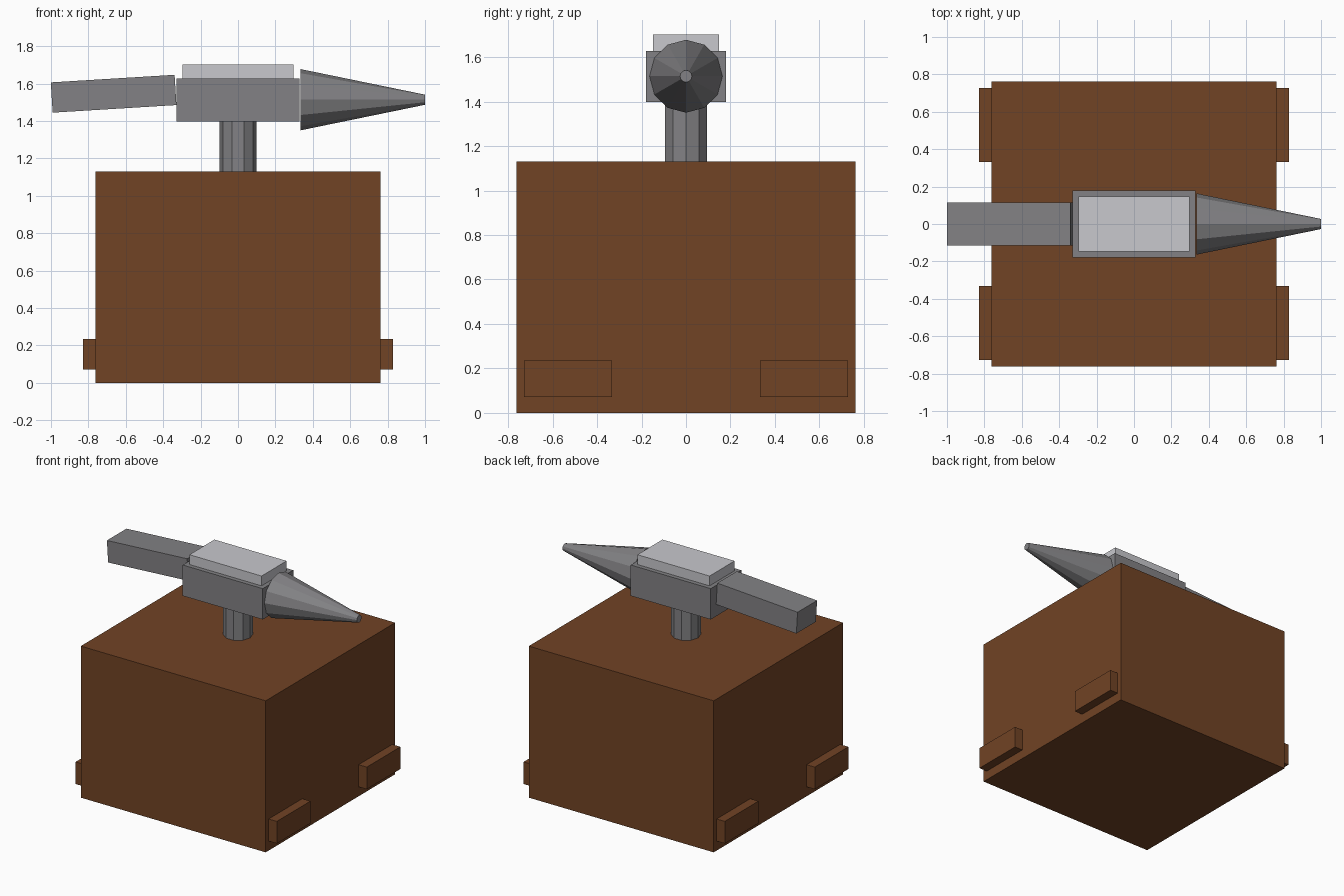
import bpy
import math

if "Cube" in bpy.data.objects:
    bpy.data.objects.remove(bpy.data.objects["Cube"])


def material(name, rgb):
    m = bpy.data.materials.new(name)
    m.diffuse_color = (*rgb, 1)
    m.use_nodes = True
    m.node_tree.nodes["Principled BSDF"].inputs["Base Color"].default_value = m.diffuse_color
    return m


wood = material("brown wood", (0.165, 0.056, 0.018))
steel = material("dark steel", (0.225, 0.222, 0.232))
polished = material("polished steel", (0.58, 0.58, 0.61))


def finish(name, mat):
    ob = bpy.context.object
    ob.name = name
    ob.data.materials.append(mat)
    return ob


def box(name, centre, size, mat, tilt=0):
    bpy.ops.mesh.primitive_cube_add(size=1, location=centre, rotation=(0, tilt, 0))
    bpy.context.object.scale = size
    bpy.ops.object.transform_apply(location=False, rotation=False, scale=True)
    return finish(name, mat)


def cone(name, sides, r1, r2, depth, centre, rotation, mat):
    bpy.ops.mesh.primitive_cone_add(vertices=sides, radius1=r1, radius2=r2, depth=depth,
                                    location=centre, rotation=rotation)
    return finish(name, mat)


# Wooden base with four cleats on its sides
box("wood_base", (0, 0, 0.565), (1.525, 1.525, 1.13), wood)
for sx, side in ((-1, "left"), (1, "right")):
    for sy, end in ((-1, "front"), (1, "back")):
        box(f"cleat_{side}_{end}", (sx * 0.765, sy * 0.53, 0.153), (0.13, 0.396, 0.165), wood)

# Ten-sided neck, a corner pointing along x
cone("neck", 10, 0.1, 0.1, 0.29, (0, 0, 1.265), (0, 0, math.pi / 2), steel)

# Anvil body and bright working face
box("anvil_body", (0, 0, 1.513), (0.66, 0.36, 0.23), steel)
box("working_face", (0, 0, 1.66), (0.595, 0.295, 0.082), polished)

# Slightly tilted heel on the left, tapered horn on the right
box("heel", (-0.665, 0, 1.546), (0.663, 0.23, 0.162), steel, tilt=-math.radians(3.5))
cone("horn", 12, 0.164, 0.027, 0.667, (0.6665, 0, 1.514), (0, math.pi / 2, 0), steel)
